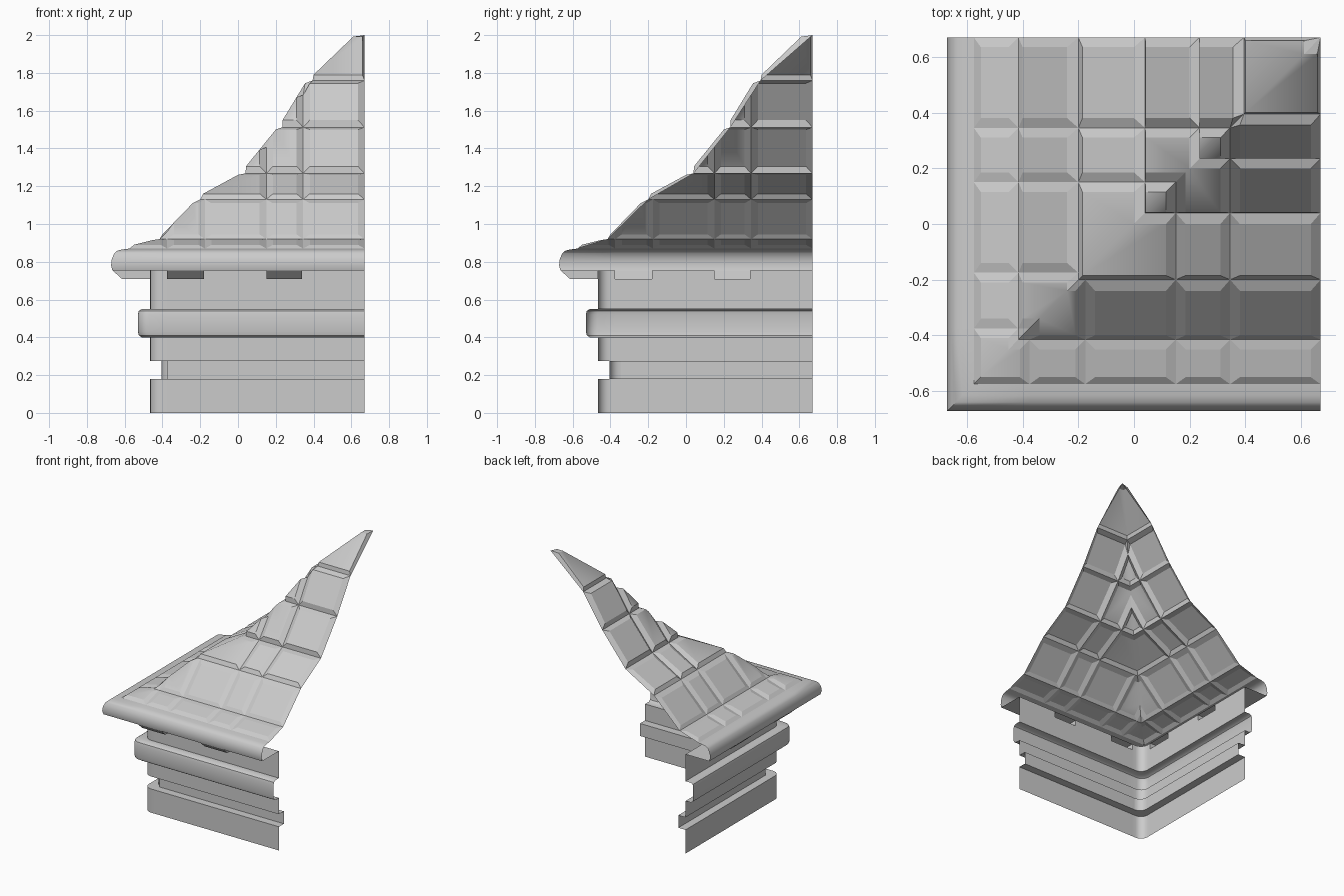
import bpy, bmesh, math

cube = bpy.data.objects.get("Cube")
if cube:
    bpy.data.objects.remove(cube)

END = 0.67                                # open cut planes, apex corner
GROOVES = [-0.375, -0.175, 0.15, 0.345]   # vertical joints on each face
BRACKETS = [(-0.375, -0.18), (0.15, 0.34)]

stone = bpy.data.materials.new("plain_grey")
stone.use_nodes = True
GREY = (0.6, 0.6, 0.6, 1)
stone.diffuse_color = GREY
stone.node_tree.nodes["Principled BSDF"].inputs["Base Color"].default_value = GREY


def add(bm, pts, smooth=False):
    """Add a front face and its twin across the diagonal x = y."""
    clean = []
    for p in pts:
        if all(math.dist(p, q) > 1e-5 for q in clean):
            clean.append(p)
    if len(clean) < 3:
        return
    twin = [(y, x, z) for x, y, z in reversed(clean)]
    for loop in (clean, twin):
        face = bm.faces.new([bm.verts.new(p) for p in loop])
        face.smooth = smooth


def finish(bm, name, angle=None):
    bmesh.ops.remove_doubles(bm, verts=bm.verts, dist=1e-4)
    mesh = bpy.data.meshes.new(name)
    bm.to_mesh(mesh)
    bm.free()
    obj = bpy.data.objects.new(name, mesh)
    bpy.context.collection.objects.link(obj)
    mesh.materials.append(stone)
    if angle:
        bpy.ops.object.select_all(action="DESELECT")
        obj.select_set(True)
        bpy.context.view_layer.objects.active = obj
        bpy.ops.object.shade_smooth_by_angle(angle=math.radians(angle))
    return obj


def half_path(o, z, r):
    """Front run from the corner diagonal to the cut plane at offset o."""
    pts = []
    for k in range(4 if r else 1):
        a = math.radians(225 + 15 * k)
        pts.append((o + r + r * math.cos(a), o + r + r * math.sin(a), z))
    if not r:
        pts = [(o, o, z)]
    stops = sorted(s for pair in BRACKETS for s in pair) + [END]
    return pts + [(s, o, z) for s in stops]


def sweep(bm, profile, r, skip_last=False):
    for n, (lo, hi) in enumerate(zip(profile, profile[1:])):
        a, b = half_path(*lo, r), half_path(*hi, r)
        for i in range(len(a) - 1):
            hole = (a[i][0], a[i + 1][0]) in BRACKETS
            if skip_last and n == len(profile) - 2 and hole:
                continue
            add(bm, [a[i], a[i + 1], b[i + 1], b[i]])


# Wall with recess and rounded band, open behind the brackets
W = -0.465
bm = bmesh.new()
sweep(bm, [(W, 0), (W, 0.18), (-0.405, 0.18), (-0.405, 0.275), (W, 0.275),
           (W, 0.4), (-0.51, 0.4), (-0.525, 0.41), (-0.53, 0.43), (-0.53, 0.52),
           (-0.525, 0.54), (-0.51, 0.55), (W, 0.55), (W, 0.71), (W, 0.755)],
      0.06, skip_last=True)
finish(bm, "wall", 40)

# Eave moulding
bm = bmesh.new()
sweep(bm, [(W, 0.755), (-0.665, 0.755), (-0.672, 0.78), (-0.668, 0.815),
           (-0.655, 0.845), (-0.64, 0.858), (-0.615, 0.865), (-0.575, 0.87)], 0)
finish(bm, "eave", 40)

# Chamfered hollow brackets under the eave
bm = bmesh.new()
for x0, x1 in BRACKETS:
    side = [(W, 0.755), (W, 0.71), (-0.615, 0.71), (-0.665, 0.755)]
    left = [(x0, y, z) for y, z in side]
    right = [(x1, y, z) for y, z in side]
    add(bm, left)
    add(bm, right[::-1])
    for i in (1, 2):
        add(bm, [left[i + 1], right[i + 1], right[i], left[i]])
finish(bm, "eave_brackets")

# Roof courses: base, raised lower edge, raised upper edge, top (y, z)
COURSES = [
    [(-0.575, 0.87), (-0.55, 0.89), (-0.45, 0.915), (-0.415, 0.92)],
    [(-0.415, 0.92), (-0.4, 0.945), (-0.24, 1.11), (-0.2, 1.13)],
    [(-0.2, 1.13), (-0.185, 1.16), (0, 1.26), (0.04, 1.268)],
    [(0.04, 1.268), (0.042, 1.305), (0.2, 1.5), (0.235, 1.512)],
    [(0.235, 1.512), (0.236, 1.55), (0.355, 1.745), (0.395, 1.76)],
    [(0.395, 1.76), (0.4, 1.79), (0.61, 1.992), (END, 2.0)],
]


def panel(bm, course, a, b, inset):
    """One raised panel between joints a and b, cut by the diagonal."""
    (y0, z0), (u0, v0), (u1, v1), (y1, z1) = course

    def out(x, y):
        return (x, y, z0 + (z1 - z0) * (y - y0) / (y1 - y0))

    def top(x, y):
        return (x, y, v0 + (v1 - v0) * (y - u0) / (u1 - u0))

    corner = a <= y0
    ai, bi = a + inset, b - inset
    if b < y1:                            # small triangular corner piece
        if bi <= u0 + 0.01:
            add(bm, [out(y0, y0), out(b, y0), out(b, b)])
            return
        outer = [out(y0, y0), out(b, y0), out(b, b)]
        inner = [top(u0, u0), top(bi, u0), top(bi, bi)]
        diagonal = {2}
    elif corner:                          # mitred corner panel
        outer = [out(y0, y0), out(b, y0), out(b, y1), out(y1, y1)]
        inner = [top(u0, u0), top(bi, u0), top(bi, u1), top(u1, u1)]
        diagonal = {3}
    elif a < y1:                          # joint running into the diagonal
        mid = max(u0, min(ai, u1))
        outer = [out(a, y0), out(b, y0), out(b, y1), out(y1, y1), out(a, a)]
        inner = [top(ai, u0), top(bi, u0), top(bi, u1),
                 top(max(ai, u1), u1), top(ai, mid)]
        diagonal = {3} if ai < u1 else set()
    else:
        outer = [out(a, y0), out(b, y0), out(b, y1), out(a, y1)]
        inner = [top(ai, u0), top(bi, u0), top(bi, u1), top(ai, u1)]
        diagonal = set()
    add(bm, inner, smooth=bool(diagonal))
    for i in range(len(outer)):
        if i not in diagonal:
            j = (i + 1) % len(outer)
            add(bm, [outer[i], outer[j], inner[j], inner[i]])


bm = bmesh.new()
for course in COURSES:
    base = course[0][0]
    joints = [base] + [g for g in GROOVES if g > base + 0.03] + [END]
    for a, b in zip(joints, joints[1:]):
        panel(bm, course, a, b, 0.012 if course is COURSES[-1] else 0.035)
finish(bm, "roof_panels")
